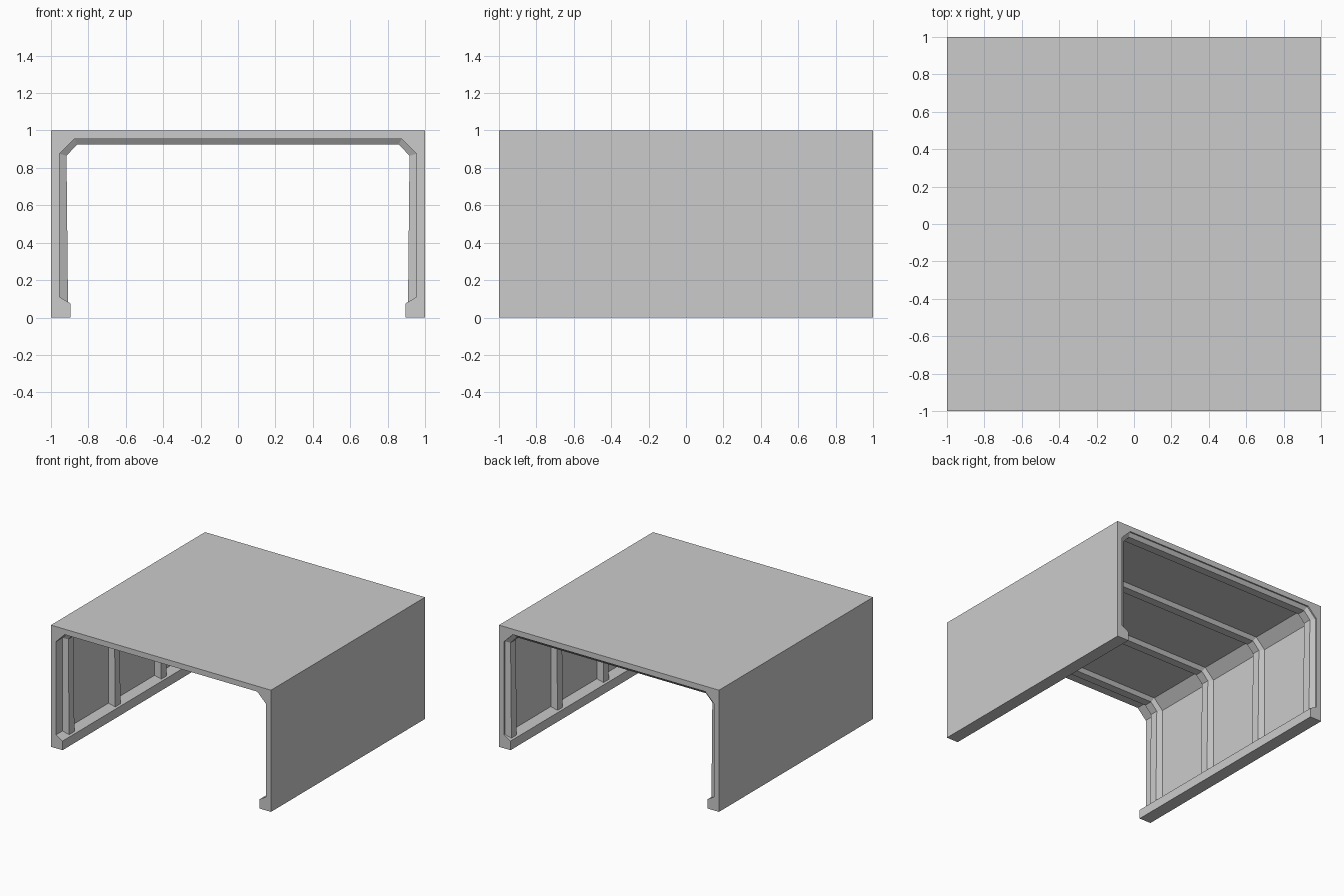
import bpy
import bmesh

cube = bpy.data.objects.get("Cube")
if cube:
    bpy.data.objects.remove(cube, do_unlink=True)

# Single plain grey
grey = bpy.data.materials.new("concrete_grey")
grey.use_nodes = True
colour = (0.6, 0.6, 0.6, 1)
grey.diffuse_color = colour
grey.node_tree.nodes["Principled BSDF"].inputs["Base Color"].default_value = colour


def mirrored(half):
    """Continue a left-hand (x, z) path across to the right."""
    return half + [(-x, z) for x, z in reversed(half)]


def band(inner, outer):
    """Closed outline between two arch paths."""
    return mirrored(inner) + list(reversed(mirrored(outer)))


def loft(name, sections):
    """Join matching outlines, each given with its y position."""
    bm = bmesh.new()
    rings = [[bm.verts.new((x, y, z)) for x, z in outline] for y, outline in sections]
    for a, b in zip(rings, rings[1:]):
        for i in range(len(a)):
            j = (i + 1) % len(a)
            bm.faces.new((a[i], a[j], b[j], b[i]))
    bm.faces.new(rings[0])
    bm.faces.new(rings[-1])
    bmesh.ops.recalc_face_normals(bm, faces=bm.faces)
    mesh = bpy.data.meshes.new(name)
    bm.to_mesh(mesh)
    bm.free()
    mesh.materials.append(grey)
    obj = bpy.data.objects.new(name, mesh)
    bpy.context.collection.objects.link(obj)
    return obj


# Arched shell with thickened feet and chamfered upper corners
wall = [(0.955, 0.11), (0.955, 0.875), (0.875, 0.955)]
foot = [(0.895, 0), (0.895, 0.075)]
shell_outline = band(foot + wall, [(1, 0), (1, 1)])
loft("shell", [(-1, shell_outline), (1, shell_outline)])

# Bevelled ribs running up both walls and under the roof
rib_face = [(0.909, 0.08), (0.917, 0.865), (0.86, 0.925)]
buried = [(0.98, 0.05), (0.98, 0.88), (0.88, 0.98)]
base_outline = band(wall, buried)
face_outline = band(rib_face, buried)
base_half, face_half = 0.055, 0.034
for k in range(4):
    y = -0.86 + 0.598 * k
    loft(f"rib_{k + 1}", [
        (y - base_half, base_outline),
        (y - face_half, face_outline),
        (y + face_half, face_outline),
        (y + base_half, base_outline),
    ])
